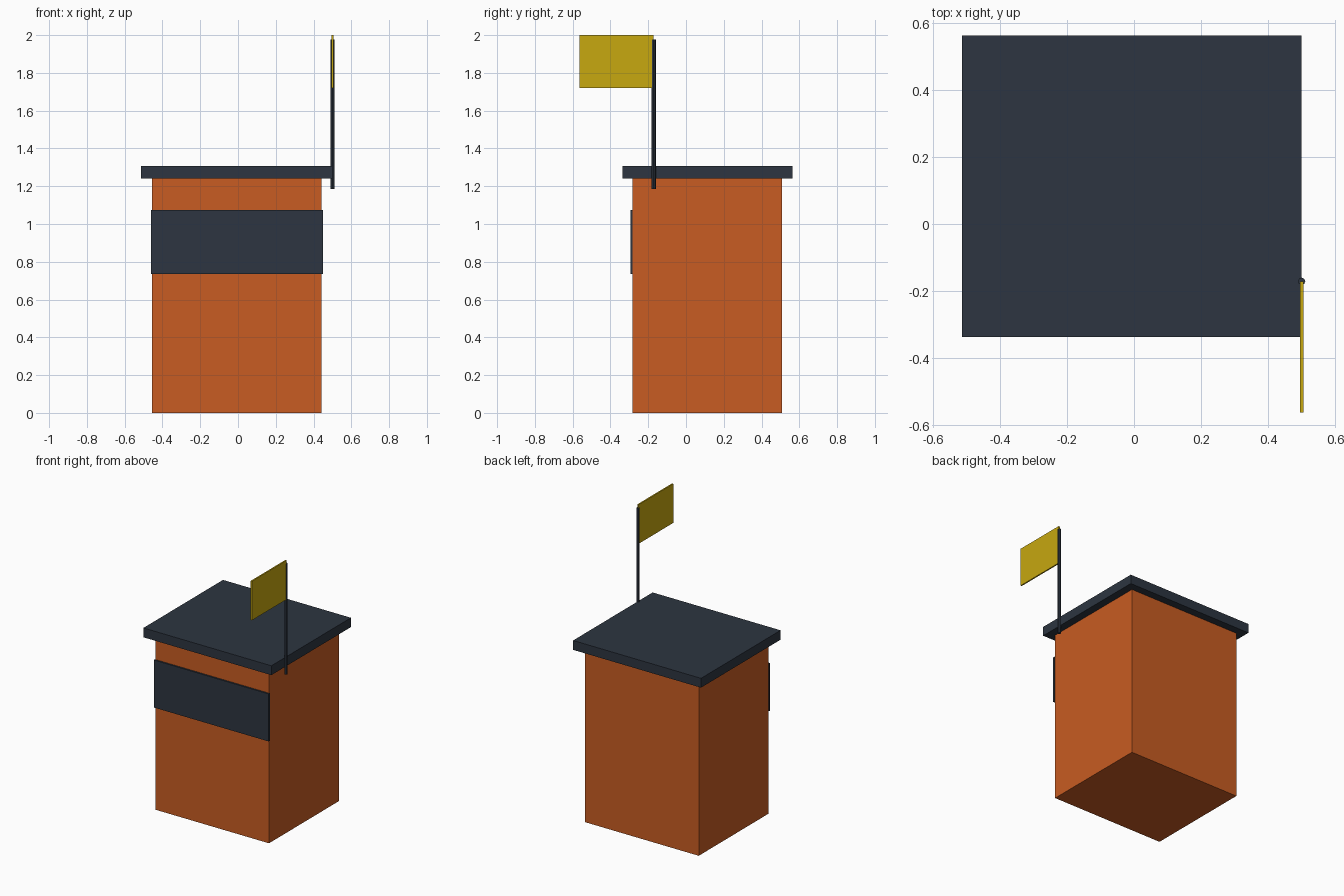
import bpy

cube = bpy.data.objects.get("Cube")
if cube:
    bpy.data.objects.remove(cube, do_unlink=True)


def material(name, rgb):
    mat = bpy.data.materials.new(name)
    mat.use_nodes = True
    color = (*rgb, 1)
    mat.diffuse_color = color
    mat.node_tree.nodes["Principled BSDF"].inputs["Base Color"].default_value = color
    return mat


def finish(name, mat):
    obj = bpy.context.object
    obj.name = obj.data.name = name
    obj.data.materials.append(mat)
    return obj


def box(name, mat, x, y, z):
    """Box spanning the given (low, high) range on each axis."""
    spans = (x, y, z)
    bpy.ops.mesh.primitive_cube_add(size=1, location=[(a + b) / 2 for a, b in spans])
    obj = finish(name, mat)
    obj.scale = [b - a for a, b in spans]
    bpy.ops.object.transform_apply(location=False, rotation=False, scale=True)
    return obj


orange = material("orange", (0.578, 0.107, 0.016))
slate = material("dark slate", (0.026, 0.036, 0.052))
yellow = material("yellow", (0.571, 0.392, 0.005))

# Booth body with overhanging flat roof
box("booth_body", orange, (-0.456, 0.443), (-0.282, 0.507), (0, 1.24))
box("roof", slate, (-0.513, 0.5), (-0.337, 0.563), (1.24, 1.307))

# Plain sign board across the front
box("front_board", slate, (-0.461, 0.449), (-0.294, -0.282), (0.735, 1.075))

# Flagpole on the roof edge, with a flag flying forward
pole_x, pole_y, low, high = 0.5, -0.171, 1.185, 1.977
bpy.ops.mesh.primitive_cylinder_add(vertices=8, radius=0.011, depth=high - low,
                                    location=(pole_x, pole_y, (low + high) / 2))
finish("flagpole", slate)
bpy.ops.object.shade_smooth_by_angle()
box("flag", yellow, (pole_x - 0.005, pole_x + 0.005), (-0.563, pole_y), (1.72, 2))
